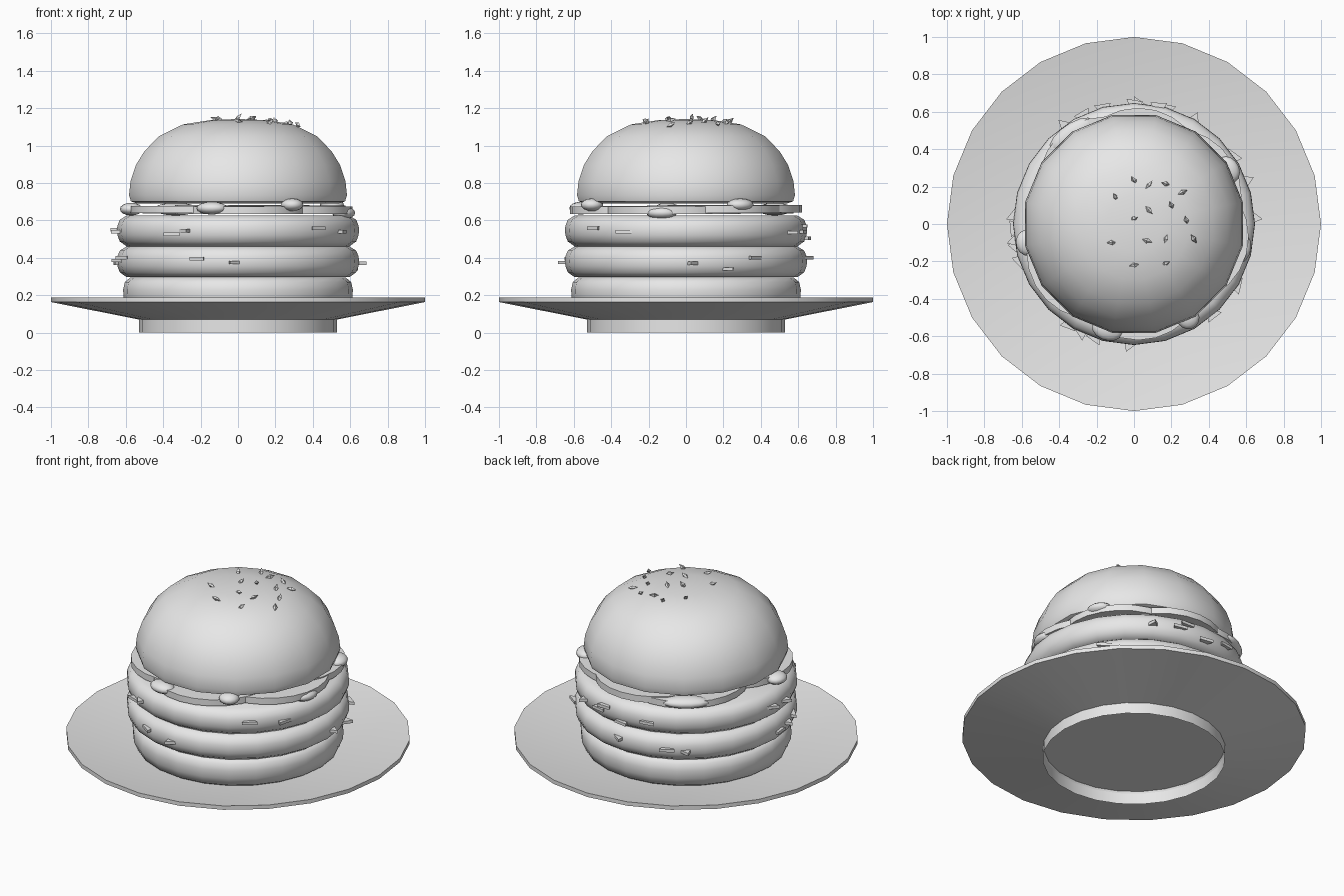
import bpy, bmesh, math, random
from mathutils import Matrix, Vector, Euler

random.seed(4)
if "Cube" in bpy.data.objects:
    bpy.data.objects.remove(bpy.data.objects["Cube"], do_unlink=True)

# One plain colour for everything
grey = bpy.data.materials.new("plain_grey")
grey.use_nodes = True
grey.diffuse_color = (0.8, 0.8, 0.8, 1)
grey.node_tree.nodes["Principled BSDF"].inputs["Base Color"].default_value = (0.8, 0.8, 0.8, 1)


def finish(name, bm, smooth=None):
    bmesh.ops.recalc_face_normals(bm, faces=bm.faces)
    mesh = bpy.data.meshes.new(name)
    bm.to_mesh(mesh)
    bm.free()
    mesh.materials.append(grey)
    obj = bpy.data.objects.new(name, mesh)
    bpy.context.collection.objects.link(obj)
    if smooth:
        bpy.ops.object.select_all(action="DESELECT")
        obj.select_set(True)
        bpy.context.view_layer.objects.active = obj
        bpy.ops.object.shade_smooth_by_angle(angle=math.radians(smooth))
    return obj


def lathe(name, profile, sides, turn=0.0, smooth=None):
    """Turn (radius, height) points around z; radius 0 becomes a pole."""
    bm = bmesh.new()
    rings = []
    for r, z in profile:
        count = sides if r > 0 else 1
        rings.append([bm.verts.new((r * math.cos(math.tau * (i + turn) / sides),
                                    r * math.sin(math.tau * (i + turn) / sides), z))
                      for i in range(count)])
    for a, b in zip(rings, rings[1:]):
        for i in range(sides):
            corners = []
            for v in (a[i % len(a)], a[(i + 1) % len(a)],
                      b[(i + 1) % len(b)], b[i % len(b)]):
                if v not in corners:
                    corners.append(v)
            bm.faces.new(corners)
    return finish(name, bm, smooth)


def polar(degrees, radius, z):
    a = math.radians(degrees)
    return Vector((radius * math.cos(a), radius * math.sin(a), z))


# Plate with a hollow foot ring
lathe("plate", [(0, 0.082), (0.525, 0.082), (0.53, 0.07), (1, 0.163), (1, 0.188),
                (0.53, 0.11), (0, 0.11)], 24, smooth=30)
lathe("plate_foot", [(0.53, 0), (0.53, 0.075)], 24, smooth=30)

# Bottom bun
lathe("bottom_bun", [(0, 0.1), (0.54, 0.1), (0.59, 0.13), (0.612, 0.18), (0.614, 0.23),
                     (0.605, 0.27), (0.575, 0.295), (0, 0.295)], 24, smooth=50)

# Patties
patty_shape = [(0, 0), (0.595, 0), (0.632, 0.026), (0.645, 0.06), (0.647, 0.085),
               (0.645, 0.11), (0.632, 0.142), (0.595, 0.165), (0, 0.165)]
for name, base in (("lower_patty", 0.296), ("upper_patty", 0.461)):
    lathe(name, [(r, base + z) for r, z in patty_shape], 24, smooth=50)

# Overlapping tomato slices with crisp rims
for i, (angle, z) in enumerate([(345, 0.633), (85, 0.643), (125, 0.637), (215, 0.638),
                                (275, 0.635), (35, 0.64)]):
    slice_obj = lathe(f"tomato_slice_{i + 1}",
                      [(0, 0), (0.36, 0), (0.36, 0.04), (0, 0.04)], 24, smooth=30)
    slice_obj.location = polar(angle, 0.262, z)

# Soft sauce drips squeezed out under the top bun
drips = [(256, 0.665, 0.085), (300, 0.683, 0.06), (347, 0.64, 0.085), (30, 0.683, 0.075),
         (125, 0.66, 0.14), (190, 0.66, 0.07)]
for i, (angle, z, size) in enumerate(drips):
    bm = bmesh.new()
    bmesh.ops.create_uvsphere(bm, u_segments=14, v_segments=8, radius=1)
    bmesh.ops.transform(bm, verts=bm.verts, matrix=Matrix.Diagonal((0.06, size, 0.034, 1)))
    drip = finish(f"sauce_drip_{i + 1}", bm, 60)
    drip.location = polar(angle, 0.58, z)
    drip.rotation_euler.z = math.radians(angle)

# Top bun
lathe("top_bun", [(0, 0.69), (0.55, 0.69), (0.584, 0.702), (0.594, 0.735), (0.586, 0.81),
                  (0.557, 0.895), (0.51, 0.97), (0.43, 1.05), (0.3, 1.113), (0.15, 1.136),
                  (0, 1.142)], 16, turn=0.5, smooth=50)

# Thin wedge-shaped bits poking out of the patties
bits = {"lower": [(251, 0.395), (268, 0.375), (3, 0.37), (21, 0.34), (34, 0.4), (88, 0.4),
                  (115, 0.38), (125, 0.37), (182, 0.37), (191, 0.385), (198, 0.4)],
        "upper": [(237, 0.525), (244, 0.545), (311, 0.557), (329, 0.54), (60, 0.535),
                  (78, 0.57), (90, 0.505), (74, 0.54), (105, 0.54), (176, 0.55), (188, 0.54)]}
for layer, spots in bits.items():
    bm = bmesh.new()
    for angle, z in spots:
        place = (Matrix.Translation(polar(angle, 0.636, z))
                 @ Matrix.Rotation(random.uniform(0, math.tau), 4, "Z"))
        bmesh.ops.create_cone(bm, cap_ends=True, segments=3, radius1=0.052, radius2=0.052,
                              depth=0.018, matrix=place)
    finish(f"{layer}_patty_bits", bm)

# Sesame seeds scattered at odd tilts on the crown
seeds = [(0, 0.235), (0.08, 0.21), (0.17, 0.215), (-0.1, 0.145), (0.08, 0.075), (0.2, 0.1),
         (0.26, 0.17), (0.28, 0.02), (0, 0.03), (-0.12, -0.1), (0.07, -0.09), (0.17, -0.08),
         (0.32, -0.08), (0, -0.22), (0.17, -0.21)]
bm = bmesh.new()
for x, y in seeds:
    z = 1.15 - 0.35 * (x * x + y * y)
    spin = Euler((random.uniform(-0.9, 0.9), random.uniform(-0.9, 0.9), random.uniform(0, 6)))
    bmesh.ops.create_uvsphere(bm, u_segments=4, v_segments=2, radius=1,
                              matrix=Matrix.Translation((x, y, z)) @ spin.to_matrix().to_4x4()
                              @ Matrix.Diagonal((0.03, 0.014, 0.013, 1)))
finish("sesame_seeds", bm)
